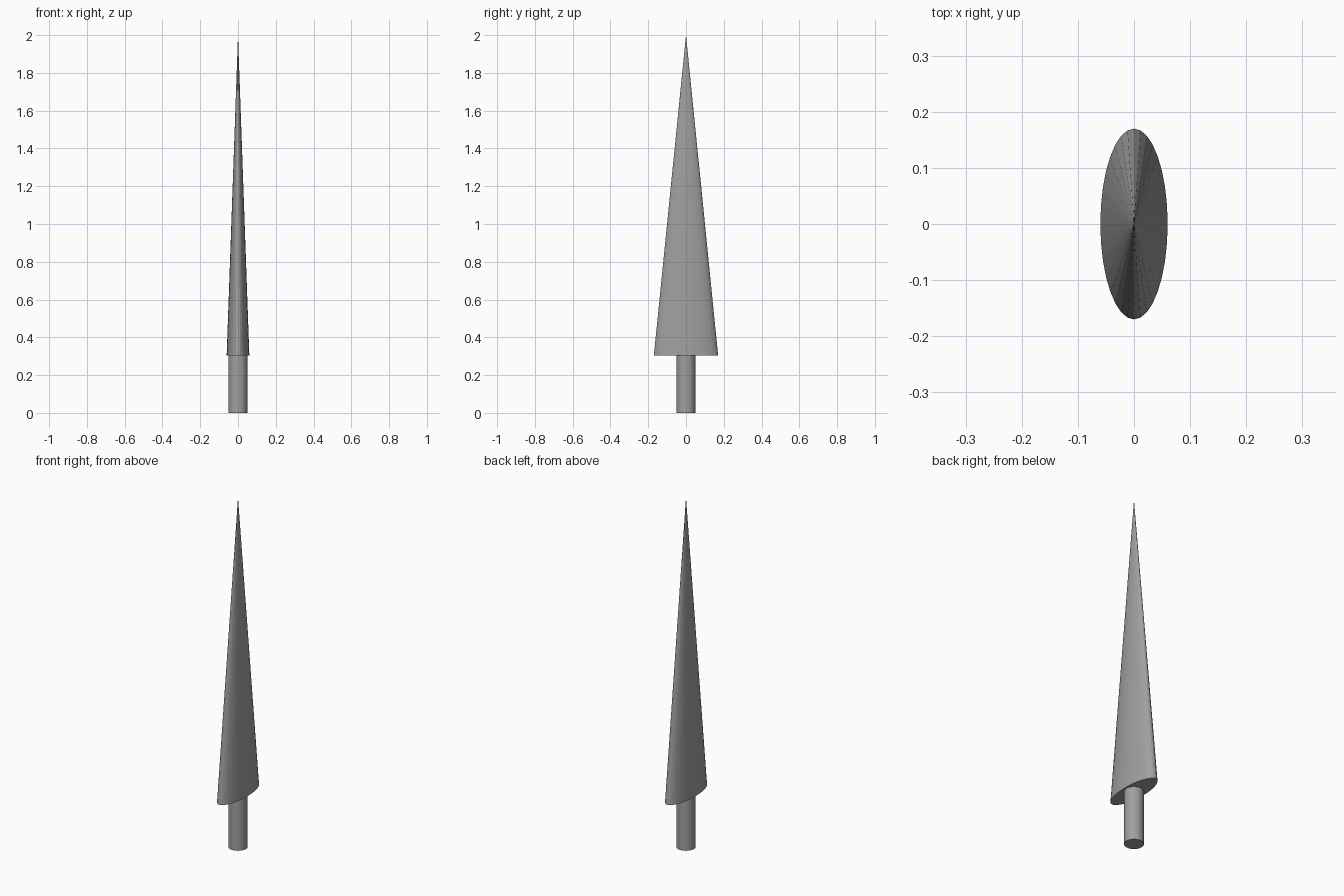
import bpy

if "Cube" in bpy.data.objects:
    bpy.data.objects.remove(bpy.data.objects["Cube"])

BASE_Z, TIP_Z = 0.305, 2.0

grey = bpy.data.materials.new("dark_grey")
grey.diffuse_color = (0.35, 0.35, 0.35, 1)
grey.use_nodes = True
grey.node_tree.nodes["Principled BSDF"].inputs["Base Color"].default_value = grey.diffuse_color


def finish(obj, name):
    obj.name = name
    obj.data.materials.append(grey)


# Round handle, slightly sunk into the blade
bpy.ops.mesh.primitive_cylinder_add(vertices=32, radius=0.05, depth=BASE_Z + 0.01,
                                    location=(0, 0, (BASE_Z + 0.01) / 2))
finish(bpy.context.object, "handle")
bpy.ops.object.shade_smooth_by_angle(angle=0.5)

# Long spike with an elliptical base
bpy.ops.mesh.primitive_cone_add(vertices=32, radius1=1, radius2=0, depth=TIP_Z - BASE_Z,
                                location=(0, 0, (BASE_Z + TIP_Z) / 2))
spike = bpy.context.object
finish(spike, "spike")
spike.scale = (0.06, 0.17, 1)
bpy.ops.object.transform_apply(location=False, rotation=False, scale=True)
